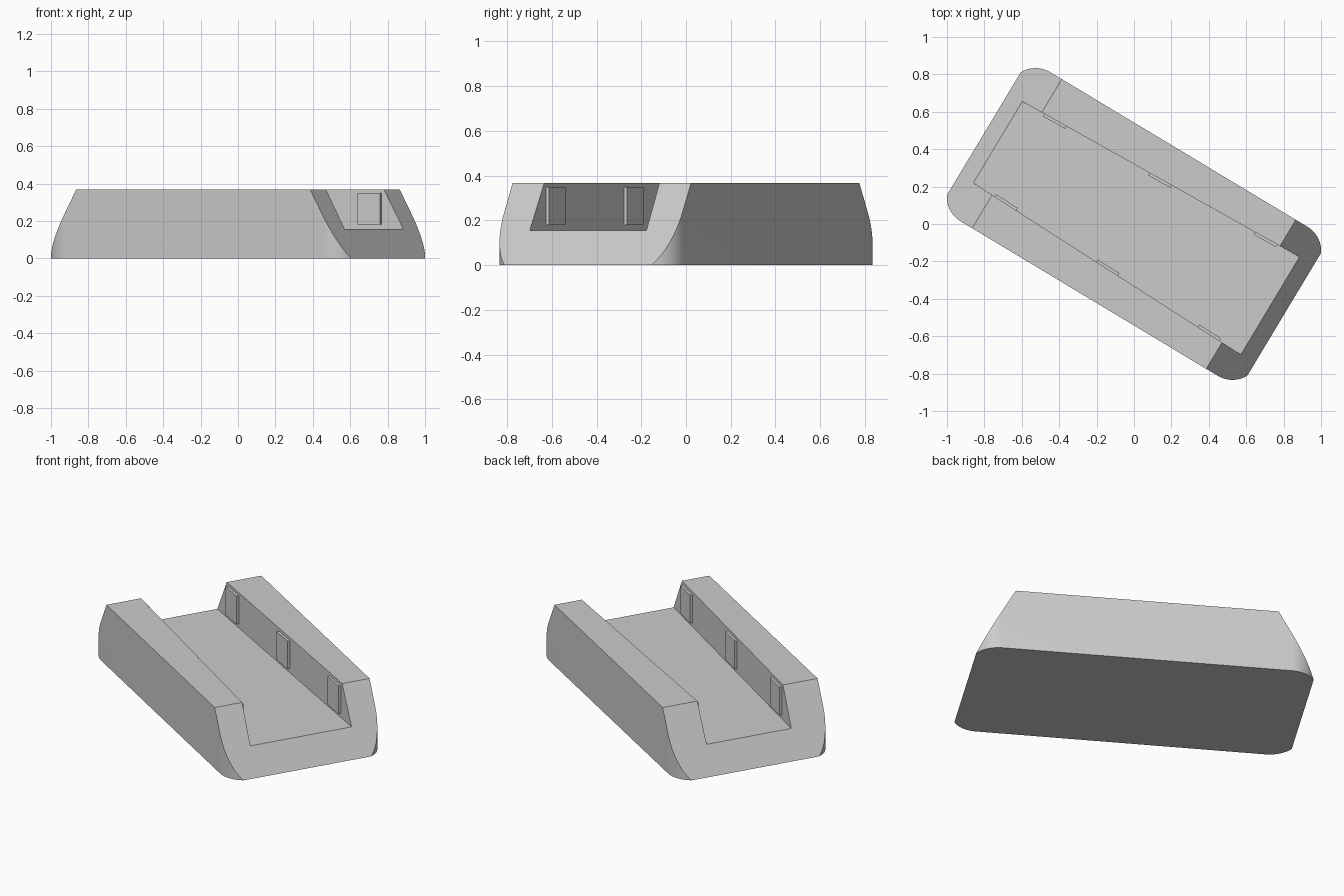
import bpy, bmesh, math
from mathutils import Matrix, Vector

if "Cube" in bpy.data.objects:
    bpy.data.objects.remove(bpy.data.objects["Cube"])

L, W, R, H = 0.953, 0.465, 0.15, 0.368      # half length, half width, corner radius, height
FLOOR = 0.156                               # channel floor height
END_BASE, END_TOP = 0.937, 0.73             # end slope at the base and at the top
TURN = Matrix.Rotation(math.radians(-31), 4, 'Z')

grey = bpy.data.materials.new("light grey")
grey.diffuse_color = (0.6, 0.6, 0.6, 1)
grey.use_nodes = True
grey.node_tree.nodes["Principled BSDF"].inputs["Base Color"].default_value = grey.diffuse_color


def prism(bm, outline, z0, z1):
    """Extrude a flat outline between two heights."""
    base = bm.faces.new([bm.verts.new((x, y, z0)) for x, y in outline])
    top = bmesh.ops.extrude_face_region(bm, geom=[base])["geom"]
    verts = [g for g in top if isinstance(g, bmesh.types.BMVert)]
    bmesh.ops.translate(bm, verts=verts, vec=(0, 0, z1 - z0))
    bmesh.ops.recalc_face_normals(bm, faces=bm.faces[:])


def make(name, bm):
    bmesh.ops.transform(bm, matrix=TURN, verts=bm.verts[:])
    bmesh.ops.recalc_face_normals(bm, faces=bm.faces[:])
    me = bpy.data.meshes.new(name)
    bm.to_mesh(me)
    bm.free()
    me.materials.append(grey)
    ob = bpy.data.objects.new(name, me)
    bpy.context.collection.objects.link(ob)
    return ob


def wall_y(x):
    """Half width of the channel, widening slightly towards +x."""
    return 0.279 + 0.0295 * x


# Body: rounded rectangle with both ends cut on a slope
outline = []
for i, (sx, sy) in enumerate([(1, 1), (-1, 1), (-1, -1), (1, -1)]):
    for k in range(17):
        a = math.radians(90 * i + 90 * k / 16)
        outline.append((sx * (L - R) + R * math.cos(a), sy * (W - R) + R * math.sin(a)))
bm = bmesh.new()
prism(bm, outline, 0, H)
for s in (1, -1):
    bmesh.ops.bisect_plane(bm, geom=bm.verts[:] + bm.edges[:] + bm.faces[:],
                           plane_co=(s * END_BASE, 0, 0),
                           plane_no=Vector((s * H, 0, END_BASE - END_TOP)).normalized(),
                           clear_outer=True)
    bmesh.ops.holes_fill(bm, edges=[e for e in bm.edges if e.is_boundary])
body = make("tray_body", bm)

# Tapered channel cut through both ends
bm = bmesh.new()
e = 1.2
prism(bm, [(-e, -wall_y(-e)), (e, -wall_y(e)), (e, wall_y(e)), (-e, wall_y(-e))], FLOOR, H + 0.2)
cutter = make("channel_cutter", bm)
cutter.hide_render = True
mod = body.modifiers.new("channel", 'BOOLEAN')
mod.operation, mod.solver, mod.object = 'DIFFERENCE', 'EXACT', cutter
bpy.context.view_layer.objects.active = body
body.select_set(True)
bpy.ops.object.modifier_apply(modifier="channel")
bpy.data.objects.remove(cutter)
bpy.ops.object.shade_smooth_by_angle(angle=math.radians(20))

# Grip pads: three thin plates on each channel wall
for side, label in ((1, "back"), (-1, "front")):
    for i, cx in enumerate((-0.645, 0, 0.645)):
        x0, x1, t = cx - 0.069, cx + 0.069, 0.015
        pts = [(x0, wall_y(x0) + 0.005), (x1, wall_y(x1) + 0.005),
               (x1, wall_y(x1) - t), (x0, wall_y(x0) - t)]
        bm = bmesh.new()
        prism(bm, [(x, side * y) for x, y in pts], 0.18, 0.35)
        make(f"{label}_grip_pad_{i + 1}", bm)
